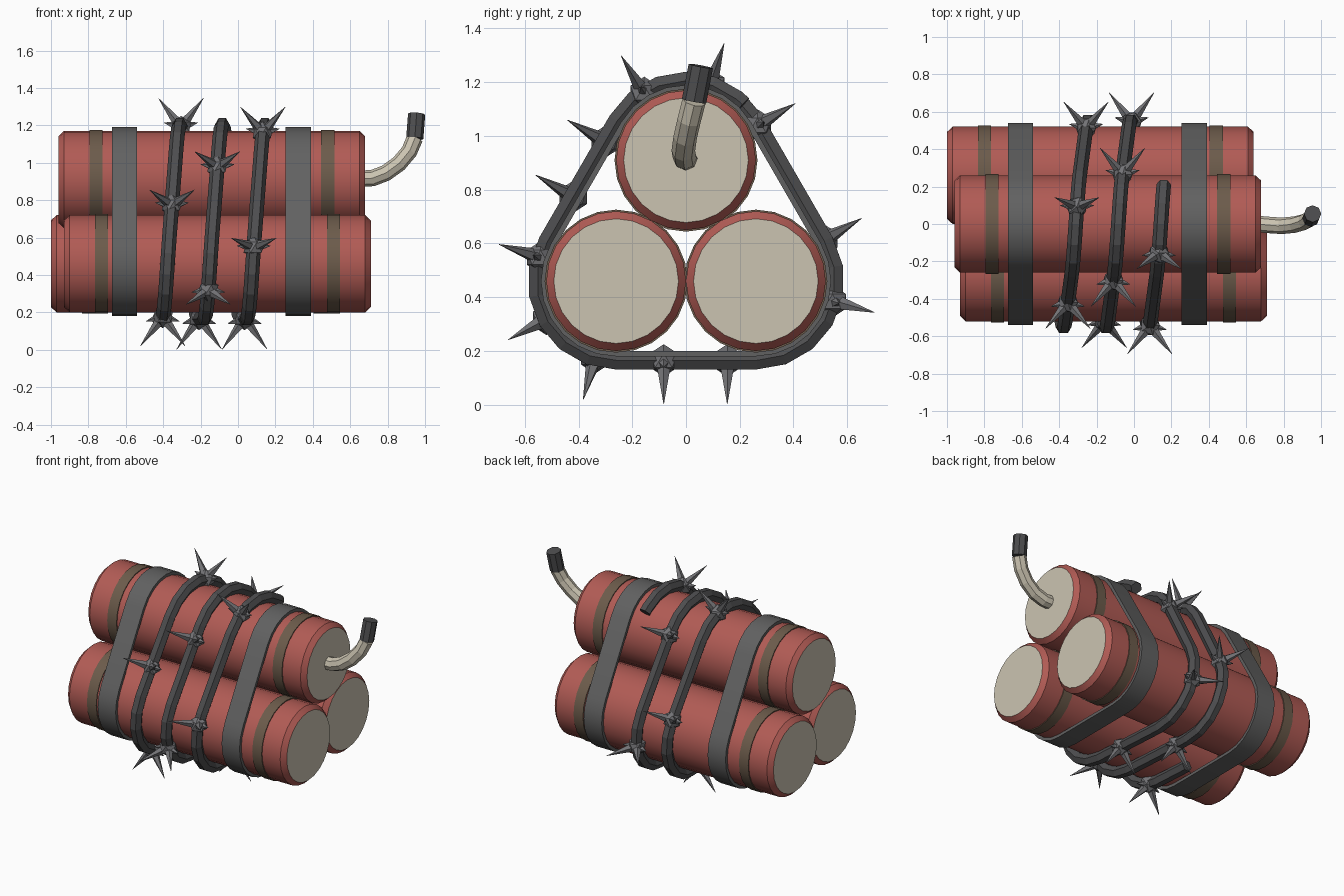
import bpy, bmesh, math
from mathutils import Vector, Matrix

if "Cube" in bpy.data.objects:
    bpy.data.objects.remove(bpy.data.objects["Cube"])


def mat(name, rgb):
    m = bpy.data.materials.new(name)
    m.diffuse_color = (*rgb, 1)
    m.use_nodes = True
    m.node_tree.nodes["Principled BSDF"].inputs["Base Color"].default_value = m.diffuse_color
    return m


RED = mat("red paper", (0.44, 0.105, 0.09))
CREAM = mat("cream", (0.60, 0.55, 0.44))
BROWN = mat("brown band", (0.15, 0.105, 0.07))
STRAP = mat("strap grey", (0.12, 0.12, 0.12))
WIRE = mat("dark wire", (0.075, 0.075, 0.078))
BARB = mat("steel barb", (0.17, 0.17, 0.18))

R = 0.26                                   # stick radius
CENTERS = [(-0.26, 0.46), (0.0, 0.91), (0.26, 0.46)]   # (y, z): front, top, back
L = 0.52


def finish(name, bm, mats, smooth=False):
    bmesh.ops.recalc_face_normals(bm, faces=bm.faces[:])
    me = bpy.data.meshes.new(name)
    bm.to_mesh(me)
    bm.free()
    for m in mats:
        me.materials.append(m)
    if smooth:
        me.shade_smooth()
        me.set_sharp_from_angle(angle=math.radians(28))
    ob = bpy.data.objects.new(name, me)
    bpy.context.collection.objects.link(ob)
    return ob


def loft(bm, rings, closed=False, caps=True):
    vs = [[bm.verts.new(p) for p in ring] for ring in rings]
    pairs = list(zip(vs, vs[1:])) + ([(vs[-1], vs[0])] if closed else [])
    for a, b in pairs:
        for i in range(len(a)):
            j = (i + 1) % len(a)
            bm.faces.new((a[i], a[j], b[j], b[i]))
    if caps and not closed:
        bm.faces.new(vs[0])
        bm.faces.new(vs[-1])


def circle_x(x, r, y, z, n=24):
    return [(x, y + r * math.cos(2 * math.pi * i / n), z + r * math.sin(2 * math.pi * i / n))
            for i in range(n)]


def tube(bm, pts, r, n, ref):
    rings = []
    for i, p in enumerate(pts):
        t = (pts[min(i + 1, len(pts) - 1)] - pts[max(i - 1, 0)]).normalized()
        u = (ref - t * ref.dot(t)).normalized()
        v = t.cross(u)
        rings.append([p + r * (math.cos(2 * math.pi * k / n) * u + math.sin(2 * math.pi * k / n) * v)
                      for k in range(n)])
    loft(bm, rings)


def hull(s, r):
    """Point and outward normal on the outline wrapped round the sticks, at length s
    from the bottom centre, running up the front and over the top."""
    arc = r * 2 * math.pi / 3
    v = (s + L / 2) % (3 * (L + arc))
    i = min(int(v // (L + arc)), 2)
    w = v - i * (L + arc)
    a = math.radians(-90 - 120 * i) - max(0, w - L) / r
    f = min(w / L, 1)
    c = Vector((0, *CENTERS[i - 1])).lerp(Vector((0, *CENTERS[i])), f)
    n = Vector((0, math.cos(a), math.sin(a)))
    return c + n * r, n


def breaks(r, turns, seg):
    arc = r * 2 * math.pi / 3
    return [t * 3 * (L + arc) + i * (L + arc) + L / 2 + k * arc / seg
            for t in range(turns) for i in range(3) for k in range(seg + 1)]


# sticks with cream ends and brown bands
for name, (y, z), mid in zip(("front", "top", "back"), CENTERS, (-0.11, -0.14, -0.18)):
    bm = bmesh.new()
    loft(bm, [circle_x(mid + x, r, y, z) for x, r in
              ((-0.82, 0.232), (-0.79, R), (0.79, R), (0.82, 0.232))])
    for f in bm.faces:
        f.material_index = int(len(f.verts) > 4)
    finish(name + "_stick", bm, (RED, CREAM), True)
    for side, off in (("left", -0.62), ("right", 0.62)):
        bm = bmesh.new()
        loft(bm, [circle_x(mid + off + x, r, y, z) for x, r in
                  ((-0.035, 0.25), (-0.035, 0.266), (0.035, 0.266), (0.035, 0.25))], closed=True)
        finish(f"{name}_{side}_band", bm, (BROWN,), True)

# flat straps round the bundle
for name, x in (("left_strap", -0.607), ("right_strap", 0.322)):
    outer = [hull(s, 0.28) for s in breaks(0.28, 1, 8)]
    ring = lambda dx, d: [p - n * d + Vector((x + dx, 0, 0)) for p, n in outer]
    bm = bmesh.new()
    loft(bm, [ring(-0.067, 0.02), ring(-0.067, 0), ring(0.067, 0), ring(0.067, 0.02)], closed=True)
    finish(name, bm, (STRAP,), True)

# wire coiled round the bundle
WR, START, END = 0.295, 0.0, 8.77
TURN = 3 * L + 2 * math.pi * WR


def coil(s):
    p, n = hull(s, WR)
    return p + Vector((-0.425 + 0.2275 * s / TURN, 0, 0)), n


ss = [START] + [s for s in breaks(WR, 3, 6) if START + 0.01 < s < END - 0.01] + [END]
bm = bmesh.new()
tube(bm, [coil(s)[0] for s in ss], 0.039, 6, Vector((1, 0, 0)))
finish("wire_coil", bm, (WIRE,))


# barbs: a knot with two long splayed spikes and two short side spikes
def spike(bm, p, d, length, r):
    rot = d.to_track_quat('Z', 'Y').to_matrix().to_4x4()
    bmesh.ops.create_cone(bm, cap_ends=True, segments=5, radius1=r, radius2=0.001, depth=length,
                          matrix=Matrix.Translation(p + d * length / 2) @ rot)


bm = bmesh.new()
for k in range(12):
    p, n = coil(0.34 + 0.73 * k)
    bmesh.ops.create_icosphere(bm, subdivisions=1, radius=0.06, matrix=Matrix.Translation(p))
    for sx in (-1, 1):
        long_d = n * 0.162 + Vector((sx * 0.12, 0, 0))
        spike(bm, p, long_d.normalized(), long_d.length, 0.032)
        short_d = n * 0.025 + Vector((sx * 0.09, 0, 0))
        spike(bm, p, short_d.normalized(), short_d.length, 0.035)
finish("wire_barbs", bm, (BARB,))

# curved fuse with burnt tip
path = [Vector(p) for p in ((0.66, 0, 0.915), (0.72, -0.005, 0.918), (0.79, -0.01, 0.945),
                            (0.86, -0.003, 0.995), (0.915, 0.012, 1.06), (0.945, 0.03, 1.13),
                            (0.955, 0.055, 1.26))]
bm = bmesh.new()
tube(bm, path[:6], 0.044, 8, Vector((0, 1, 0)))
finish("fuse", bm, (CREAM,))
bm = bmesh.new()
tube(bm, path[5:], 0.046, 8, Vector((0, 1, 0)))
finish("fuse_tip", bm, (WIRE,))
